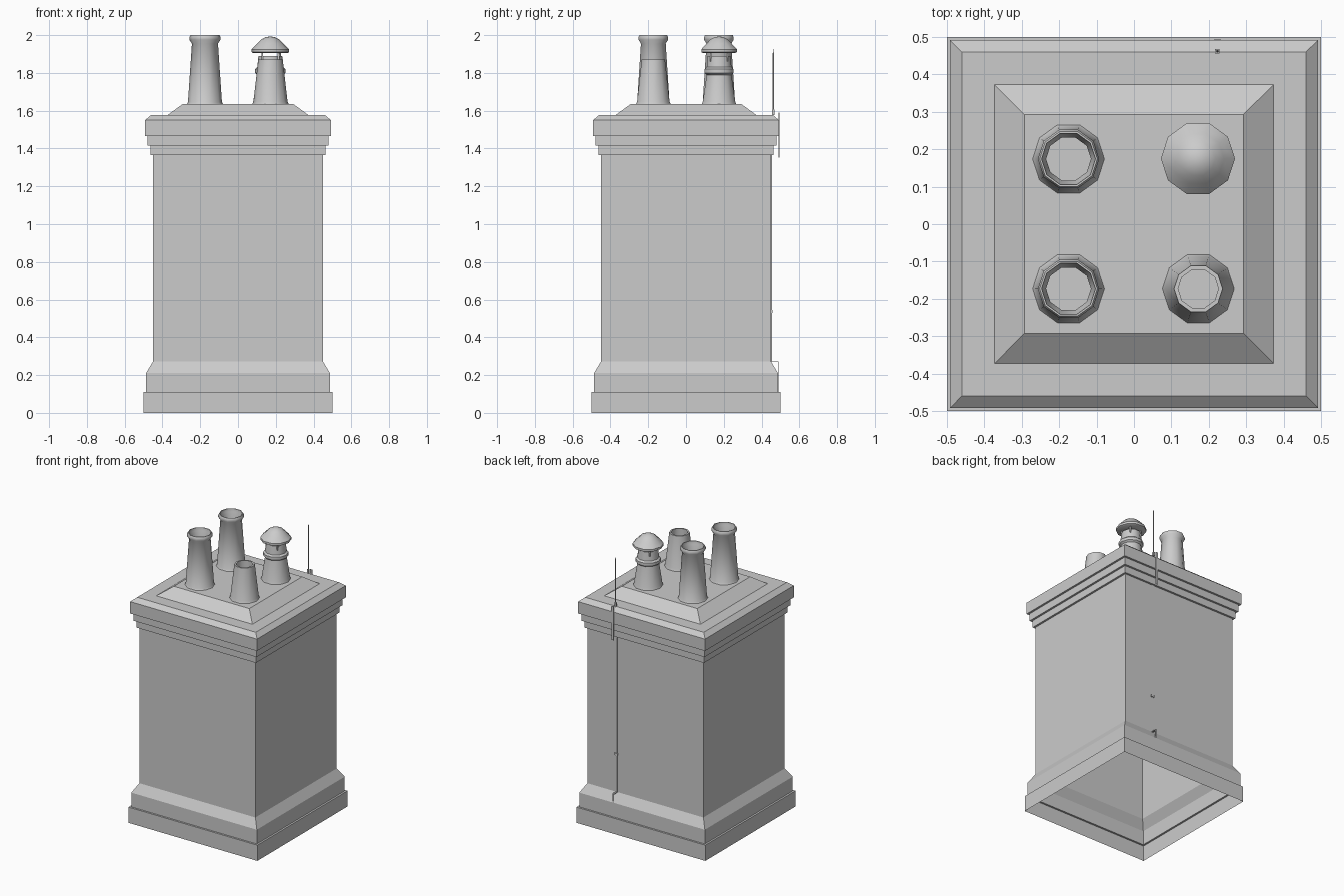
import bpy, bmesh, math

if "Cube" in bpy.data.objects:
    bpy.data.objects.remove(bpy.data.objects["Cube"])


def lathe(name, profile, sides, loc=(0, 0), turn=0.0, smooth=False):
    """Revolve (radius, z) points; radius 0 closes to a tip."""
    bm = bmesh.new()
    rings = []
    for r, z in profile:
        if r == 0:
            rings.append([bm.verts.new((loc[0], loc[1], z))] * sides)
            continue
        rings.append([bm.verts.new((loc[0] + r * math.cos(turn + math.tau * i / sides),
                                    loc[1] + r * math.sin(turn + math.tau * i / sides), z))
                      for i in range(sides)])
    for a, b in zip(rings, rings[1:]):
        for i in range(sides):
            j = (i + 1) % sides
            bm.faces.new(list(dict.fromkeys((a[i], a[j], b[j], b[i]))))
    mesh = bpy.data.meshes.new(name)
    bm.to_mesh(mesh)
    bm.free()
    ob = bpy.data.objects.new(name, mesh)
    bpy.context.collection.objects.link(ob)
    if smooth:
        bpy.ops.object.select_all(action='DESELECT')
        ob.select_set(True)
        bpy.context.view_layer.objects.active = ob
        bpy.ops.object.shade_smooth_by_angle(angle=math.radians(40))
    return ob


def box(name, x, y, z):
    """Box from (min, max) pairs on each axis."""
    bm = bmesh.new()
    bmesh.ops.create_cube(bm, size=1)
    for v in bm.verts:
        v.co = [(a + b) / 2 + c * (b - a) for c, (a, b) in zip(v.co, (x, y, z))]
    mesh = bpy.data.meshes.new(name)
    bm.to_mesh(mesh)
    bm.free()
    ob = bpy.data.objects.new(name, mesh)
    bpy.context.collection.objects.link(ob)


# Square brick stack: hollow, open underneath
stack = [(0.50, 0), (0.50, 0.11), (0.487, 0.11), (0.487, 0.21), (0.45, 0.272),
         (0.45, 1.365), (0.464, 1.365), (0.464, 1.415), (0.478, 1.415), (0.478, 1.467),
         (0.492, 1.467), (0.492, 1.55), (0.46, 1.577), (0.373, 1.577), (0.293, 1.635), (0, 1.635)]
lathe("chimney_stack", [(r * math.sqrt(2), z) for r, z in stack], 4, turn=math.pi / 4)

# Tall flared pots
tall = [(0.096, 1.635), (0.09, 1.645), (0.069, 1.955), (0.082, 1.975), (0.082, 1.99),
        (0.077, 2.0), (0.072, 2.0), (0.070, 1.98), (0.06, 1.955), (0.06, 1.80)]
for label, y in (("front", -0.173), ("back", 0.174)):
    lathe("tall_pot_" + label, tall, 10, (-0.175, y), smooth=True)

# Short plain pot
short = [(0.096, 1.635), (0.09, 1.65), (0.065, 1.87), (0.054, 1.87), (0.054, 1.74)]
lathe("short_pot", short, 10, (0.172, -0.173), smooth=True)

# Banded pot with a rain cap on small posts
cx, cy = 0.171, 0.175
banded = [(0.095, 1.635), (0.09, 1.65), (0.069, 1.79), (0.081, 1.80), (0.081, 1.82),
          (0.069, 1.83), (0.063, 1.89), (0.052, 1.89), (0.052, 1.78)]
lathe("banded_pot", banded, 10, (cx, cy), smooth=True)
cap = [(0, 1.91), (0.09, 1.905), (0.099, 1.91), (0.099, 1.925), (0.07, 1.955),
       (0.047, 1.978), (0.022, 1.99), (0, 1.993)]
lathe("rain_cap", cap, 10, (cx, cy), smooth=True)
for k in range(4):
    a = math.pi / 4 + k * math.pi / 2
    px, py = cx + 0.06 * math.cos(a), cy + 0.06 * math.sin(a)
    box("cap_post_%d" % k, (px - 0.005, px + 0.005), (py - 0.005, py + 0.005), (1.86, 1.912))

# Lightning rod with its holder
rx = 0.223
lathe("lightning_rod", [(0.004, 1.577), (0.004, 1.90), (0, 1.928)], 6, (rx, 0.462))
box("rod_holder", (rx - 0.006, rx + 0.006), (0.456, 0.468), (1.577, 1.605))

# Conductor strip down the back
box("conductor_top", (rx - 0.008, rx + 0.008), (0.491, 0.495), (1.353, 1.59))
box("conductor_shaft", (rx - 0.005, rx + 0.005), (0.448, 0.454), (0.27, 1.37))
box("conductor_clip", (rx - 0.012, rx + 0.012), (0.448, 0.458), (0.53, 0.545))
box("conductor_step", (rx - 0.006, rx + 0.006), (0.448, 0.490), (0.269, 0.273))
box("conductor_foot", (rx - 0.006, rx + 0.006), (0.486, 0.490), (0.11, 0.273))
